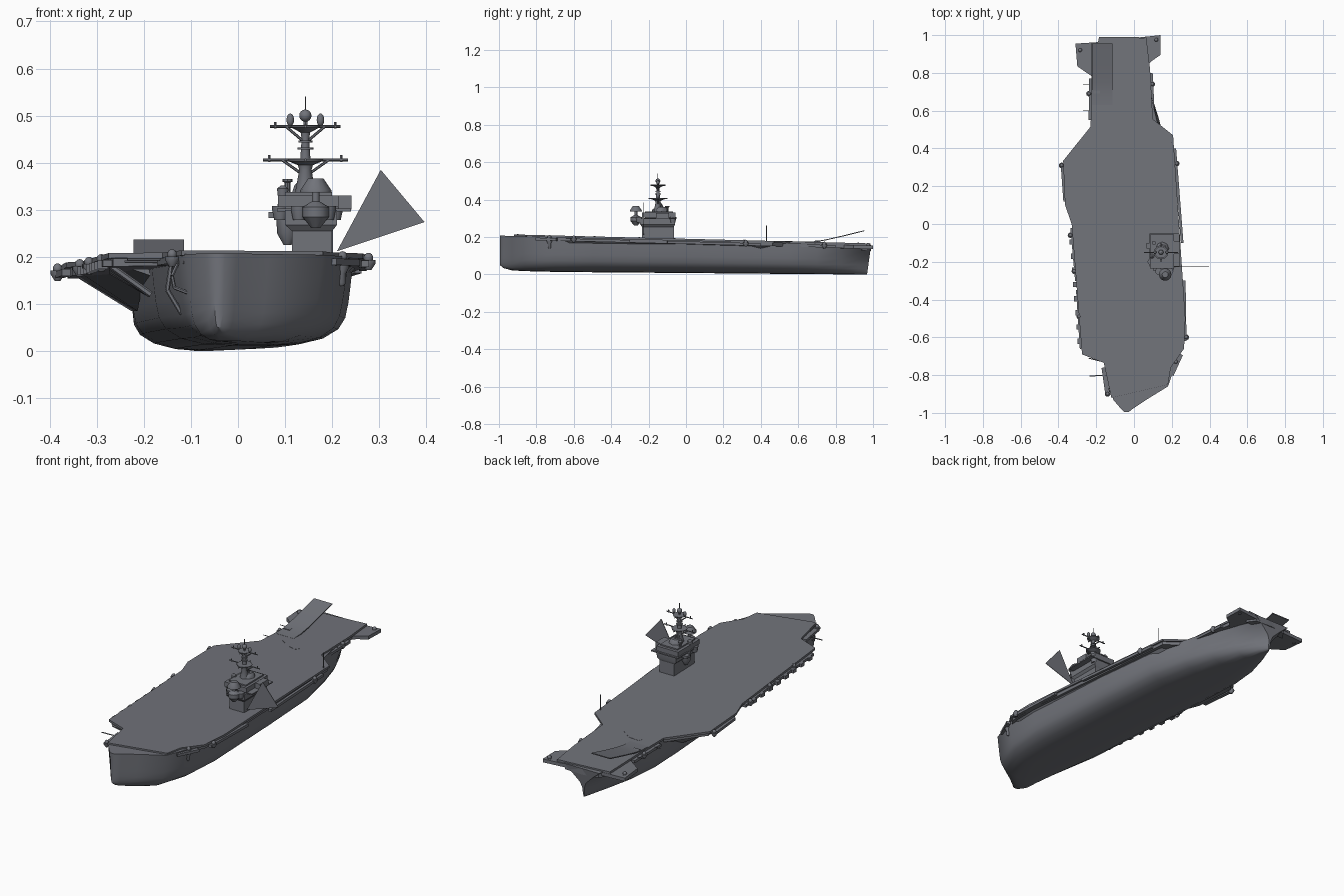
import bpy, bmesh, math
from mathutils import Vector, Matrix

grey = bpy.data.materials.new("navy grey")
grey.diffuse_color = (0.165, 0.172, 0.195, 1)


def deck_z(y):
    return 0.191 - 0.025 * y        # the deck is pitched slightly towards +y


def finish(name, bm, angle=35):
    bmesh.ops.recalc_face_normals(bm, faces=bm.faces[:])
    me = bpy.data.meshes.new(name)
    bm.to_mesh(me)
    bm.free()
    for p in me.polygons:
        p.use_smooth = True
    me.set_sharp_from_angle(angle=math.radians(angle))
    me.materials.append(grey)
    ob = bpy.data.objects.new(name, me)
    bpy.context.collection.objects.link(ob)
    return ob


def loft(name, rows, closed=False, angle=35):
    bm = bmesh.new()
    vs = [[bm.verts.new(p) for p in r] for r in rows]
    for a, b in zip(vs, vs[1:]):
        n = len(a)
        for i in range(n if closed else n - 1):
            j = (i + 1) % n
            bm.faces.new((a[i], a[j], b[j], b[i]))
    if closed:
        bm.faces.new(vs[0])
        bm.faces.new(vs[-1])
    return finish(name, bm, angle)


def prism(name, outline, drop, thick):
    top = [(x, y, deck_z(y) - drop) for x, y in outline]
    low = [(x, y, z - thick) for x, y, z in top]
    return loft(name, [top, low], True)


def box(name, x0, x1, y0, y1, z0, z1):
    c = [(x0, y0), (x1, y0), (x1, y1), (x0, y1)]
    return loft(name, [[(x, y, z) for x, y in c] for z in (z0, z1)], True)


def turned(name, x, y, profile, n=12):
    # revolve (radius, z) points around a vertical axis
    rows = [[(x + r * math.cos(2 * math.pi * i / n), y + r * math.sin(2 * math.pi * i / n), z)
             for i in range(n)] for r, z in profile]
    return loft(name, rows, True)


def ball(name, x, y, z, r, stretch=1):
    bm = bmesh.new()
    bmesh.ops.create_uvsphere(bm, u_segments=12, v_segments=8, radius=r)
    bm.transform(Matrix.Translation((x, y, z)) @ Matrix.Diagonal((1, 1, stretch, 1)))
    return finish(name, bm)


def tube(name, pts, r=0.003, n=6):
    bm = bmesh.new()
    for a, b in zip(pts, pts[1:]):
        a, b = Vector(a), Vector(b)
        d = b - a
        m = Matrix.Translation((a + b) / 2) @ d.to_track_quat('Z', 'Y').to_matrix().to_4x4()
        bmesh.ops.create_cone(bm, cap_ends=True, segments=n, radius1=r, radius2=r, depth=d.length, matrix=m)
    return finish(name, bm)


# hull: y, centre x, half width at top, half width low, bottom z, rake
stations = [(-0.995, -0.04, .012, .010, .050, 0), (-0.975, -0.037, .035, .030, .034, 0),
            (-0.93, -0.022, .088, .080, .022, 0), (-0.86, .025, .155, .145, .018, 0),
            (-0.70, .040, .195, .185, .014, 0), (-0.50, .030, .214, .208, .012, 0),
            (0.0, .002, .213, .210, .008, 0), (0.35, -.02, .207, .207, .005, 0),
            (0.55, -.045, .165, .185, .003, 0), (0.70, -.06, .145, .150, .002, 0),
            (0.83, -.07, .130, .095, .001, 0), (0.92, -.077, .120, .042, 0, .01),
            (0.968, -.08, .105, .006, 0, .022)]
section = [(1, 1), (.995, .75), (.98, .5), (.95, .32), (.88, .19), (.72, .08), (.48, .015), (.2, 0)]
rows = []
for y, cx, wt, wl, zb, rake in stations:
    zt = deck_z(y) - .008
    half = []
    for f, t in section:
        w = wl + (wt - wl) * max(0, (t - .4) / .6) ** 1.2
        half.append((w * f, y + rake * t, zb + (zt - zb) * t))
    rows.append([(cx - w, yy, z) for w, yy, z in half] + [(cx + w, yy, z) for w, yy, z in reversed(half)])
loft("hull", rows, True, 50)

# flight deck
right = [(.18, -.85), (.195, -.76), (.265, -.66), (.272, -.5), (.207, .47), (.10, .555), (.085, .82), (.065, .987)]
left = [(-.225, .96), (-.225, .68), (-.23, .515), (-.375, .335), (-.365, .10), (-.33, 0), (-.275, -.69),
        (-.16, -.735), (-.12, -.92)]
prism("flight_deck", right + left, 0, .011)
prism("gallery_deck", [(x * .965, y * .985) for x, y in right + left], .01, .018)

# bow sponsons, lower than the deck
prism("bow_sponson_left", [(-.31, .955), (-.30, .835), (-.25, .80), (-.22, .78), (-.15, .965)], .012, .018)
prism("bow_sponson_right", [(.0, .985), (.14, 1.0), (.14, .895), (.09, .86), (.06, .82)], .012, .018)
prism("bow_round", [(-.2, .93), (-.17, .975), (-.08, .99), (.02, .985), (.05, .94)], .01, .03)

# flared sides between hull and deck overhang
def flare(name, top, low):
    loft(name, [[(x, y, deck_z(y) - .012) for x, y in top], low], True, 25)


flare("port_flare", [(-.225, .51), (-.365, .33), (-.35, .10), (-.315, 0), (-.27, -.4), (-.2, -.4), (-.1, .4)],
      [(-.21, .45, .11), (-.226, .33, .085), (-.213, .10, .085), (-.205, 0, .13), (-.185, -.4, .16),
       (-.18, -.4, .16), (-.1, .4, .1)])
flare("starboard_flare", [(.10, .54), (.20, .46), (.26, -.5), (.258, -.64), (.19, -.74), (.1, -.6), (.05, .4)],
      [(.10, .50, .12), (.17, .40, .14), (.24, -.5, .165), (.232, -.62, .165), (.19, -.72, .175),
       (.1, -.6, .16), (.05, .4, .12)])

# catwalks hung along the deck edge
def catwalk(name, a, b, w):
    a, b = Vector(a), Vector(b)
    n = (b - a).normalized()
    s = Vector((n.y, -n.x)) * w
    prism(name, [tuple(a - s), tuple(b - s), tuple(b + s), tuple(a + s)], .014, .014)


for i, (a, b, w) in enumerate([
        ((-.275, -.66), (-.295, -.35), .012), ((-.30, -.3), (-.325, -.02), .012), ((-.365, .12), (-.378, .3), .009),
        ((-.23, .55), (-.228, .77), .01), ((.27, -.62), (.265, -.3), .008), ((.255, -.1), (.216, .4), .007),
        ((.10, .6), (.09, .8), .009), ((.20, -.8), (.25, -.69), .01), ((-.14, -.9), (-.16, -.76), .012)]):
    catwalk("catwalk_%d" % i, a, b, w)

# small gun and sensor mounts round the edge
for i, (x, y) in enumerate([(-.383, .31), (.226, .32), (.097, .74), (-.238, .69), (-.336, -.06), (-.316, -.25),
                            (-.29, -.49), (.277, -.60), (.222, -.73), (-.14, -.9), (-.285, .92), (.118, .975)]):
    z = deck_z(y) - .012
    turned("mount_%d" % i, x, y, [(.006, z - .022), (.015, z - .008), (.015, z)], 10)
    ball("mount_dome_%d" % i, x, y, z + .004, .010, 1.1)
for i in range(8):
    y = -.62 + .075 * i
    x = -.278 - .08 * (y + .69)
    box("raft_%d" % i, x - .015, x + .008, y - .014, y + .014, deck_z(y) - .032, deck_z(y) - .014)
turned("hanging_pod", .22, -.73, [(.004, .138), (.009, .145), (.009, .165), (.016, .178), (.016, .19)])

# stern brackets and struts
tube("stern_frame", [(-.12, -.86, .205), (-.14, -.88, .16), (-.135, -.88, .135), (-.075, -.93, .112)], .004)
tube("stern_frame_low", [(-.14, -.80, .2), (-.15, -.80, .13), (-.12, -.80, .08), (-.09, -.83, .09)], .005)
tube("stern_boom", [(-.14, -.80, .195), (-.235, -.805, .195)], .003)
tube("stern_boom_small", [(-.16, -.73, .19), (-.24, -.71, .19)], .003)
for i, y in enumerate((-.6, -.48, -.3, -.15)):
    tube("side_strut_%d" % i, [(-.27, y, deck_z(y) - .025), (-.185, y, .12)], .007)

# deck details: ramp, hatch, whip aerials
prof = [(.63, .176), (.69, .178), (.75, .188), (.85, .211), (.955, .237)]
loft("ramp", [[(x, y, z) for y, z in prof] + [(x, y, z - .005) for y, z in reversed(prof)]
              for x in (-.222, -.115)], True, 30)
box("ramp_support", -.215, -.18, .69, .72, .165, .181)
prism("deck_hatch", [(-.155, .585), (-.145, .605), (-.085, .60), (-.02, .555), (-.035, .53), (-.08, .54)], -.001, .003)
tube("whip_aerial", [(.2, .43, .17), (.2, .43, .262)], .002)
for i, (x, y) in enumerate([(.09, .62), (.088, .69), (-.235, .6), (-.235, .74)]):
    tube("side_aerial_%d" % i, [(x, y, .165), (x * 1.15, y, .165)], .002)

# triangular sheet beside the island
loft("triangle_sheet", [[(.21, y, .212), (.303, y, .385), (.396, y, .274)] for y in (-.227, -.224)], True)

# island
box("island_base", .115, .20, -.235, -.065, .18, .266)
loft("island_middle", [[(a, c, z), (b, c, z), (b, d, z), (a, d, z)] for a, b, c, d, z in
     [(.115, .20, -.235, -.065, .255), (.10, .21, -.245, -.058, .268), (.10, .21, -.245, -.058, .30)]], True)
box("bridge_floor", .083, .24, -.225, -.05, .297, .303)
box("bridge", .085, .213, -.235, -.055, .306, .331)
box("bridge_core", .10, .20, -.22, -.07, .30, .338)
box("bridge_wing", .213, .241, -.16, -.09, .301, .330)
turned("side_turret", .105, -.15, [(.008, .225), (.022, .25), (.024, .29), (.018, .33)])
for i, (x, y) in enumerate([(.13, -.25), (.19, -.25), (.09, -.2), (.205, -.07)]):
    turned("sensor_cup_%d" % i, x, y, [(.013, .278), (.018, .302), (.018, .308)])
box("side_platform", .065, .10, -.13, -.10, .283, .296)
turned("signal_post", .105, -.10, [(.006, .33), (.006, .358), (.011, .36), (.011, .366)], 8)
turned("signal_drum", .095, -.17, [(.011, .33), (.012, .345), (.004, .352)])
turned("deckhouse", .15, -.13, [(.036, .335), (.03, .352), (.022, .36)], 8)

# aft radar on its own post
turned("radar_post", .165, -.268, [(.01, .262), (.028, .285), (.028, .306), (.008, .318), (.008, .338)])
turned("radar_shade", .165, -.268, [(.033, .337), (.033, .342), (.016, .367), (.012, .367)], 14)
box("radar_bracket", .15, .18, -.27, -.22, .272, .282)

# main mast
mx, my = .143, -.15
turned("mast_lower", mx, my, [(.022, .335), (.013, .385), (.016, .395), (.038, .404), (.038, .408), (.012, .409)])
turned("mast_upper", mx, my, [(.011, .405), (.008, .45), (.010, .464), (.032, .476), (.032, .479), (.006, .48)])
for z, r in ((.428, .017), (.443, .015)):
    turned("mast_ring", mx, my, [(r, z), (r, z + .004)])
for z, a, b in ((.406, .09, .05), (.477, .075, .04)):
    tube("yard_across", [(mx - a, my, z), (mx + a, my, z)], .003)
    tube("yard_along", [(mx, my - b, z), (mx, my + b, z)], .003)
    for s in (-1, 1):
        tube("yard_tip", [(mx + s * a * .85, my, z - .004), (mx + s * a * .85, my, z + .01)], .003)
        tube("mast_brace", [(mx, my, z - .035), (mx + s * a * .55, my, z)], .003)
for s in (-1, 1):
    ball("mast_pod", mx + s * .032, my, .491, .008, 1.7)
ball("mast_dome", mx, my, .500, .013)
tube("mast_stem", [(mx, my, .475), (mx, my, .50)], .005)
tube("mast_needle", [(mx, my, .51), (mx, my, .541)], .0015)
tube("mast_leg", [(mx + .02, my + .04, .33), (mx, my, .40)], .005)
tube("mast_leg", [(mx - .015, my + .045, .33), (mx, my, .40)], .005)
